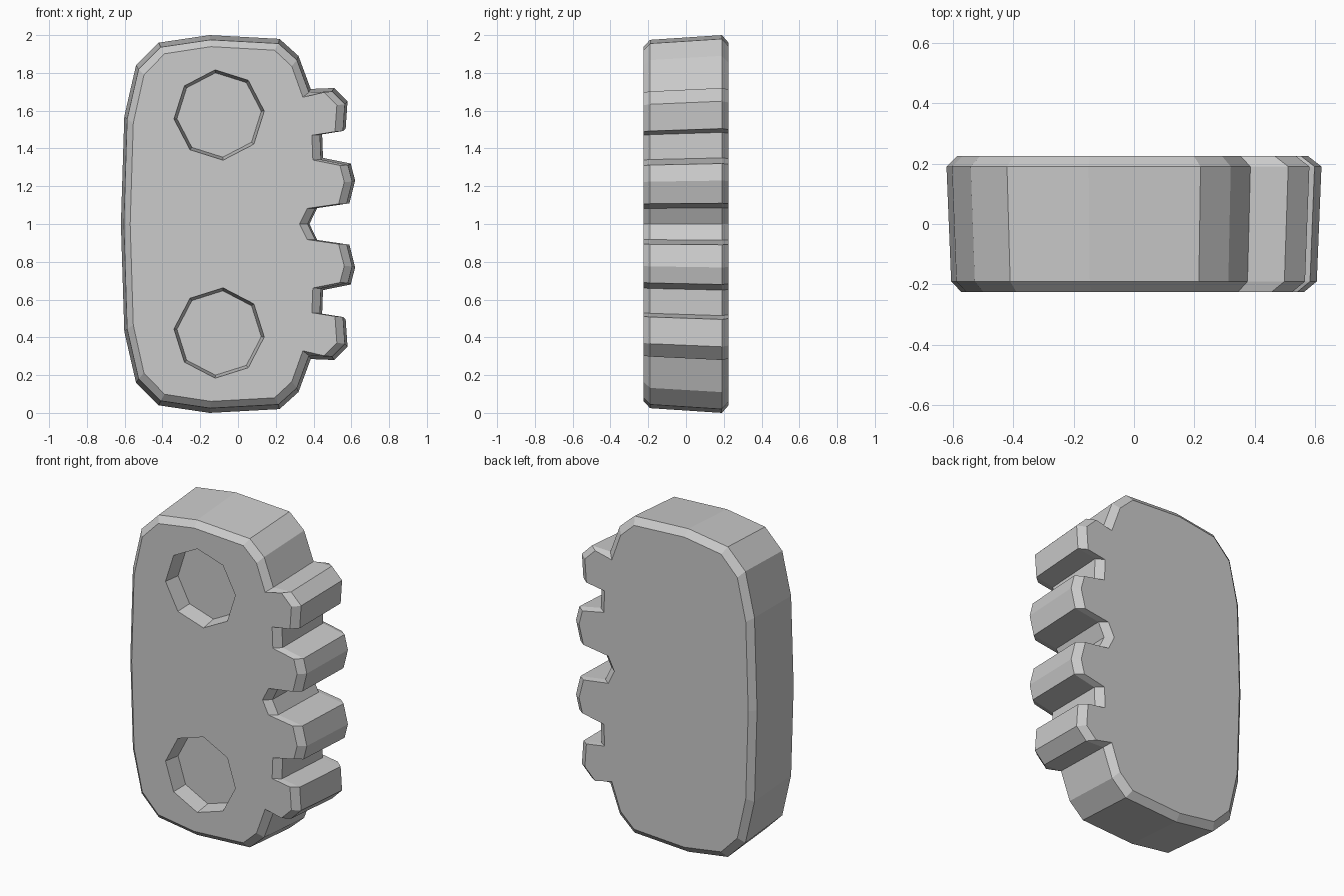
import bpy, bmesh, math

if "Cube" in bpy.data.objects:
    bpy.data.objects.remove(bpy.data.objects["Cube"])

# Upper half of the outline (x, z above mid height); the lower half is mirrored
BODY = [(-0.62, 0), (-0.602, 0.57), (-0.54, 0.84), (-0.42, 0.96), (-0.15, 1.0),
        (0.22, 0.98), (0.32, 0.89), (0.385, 0.715)]
TEETH = [(0.51, 0.72), (0.58, 0.65), (0.57, 0.505), (0.445, 0.485), (0.45, 0.35),
         (0.597, 0.32), (0.62, 0.23), (0.59, 0.11), (0.42, 0.085), (0.378, 0)]


def outline(scale, chamfer):
    """Closed outline; chamfer pulls the rim, tooth tips and gaps inward."""
    half = []
    for x, z in BODY:
        if chamfer:
            x, z = -0.1 + (x + 0.1) * 0.93, z * 0.96
        half.append((x * scale, z * scale))
    for x, z in TEETH:
        half.append(((x - (0.045 if chamfer else 0)) * scale, z * scale * (0.99 if chamfer else 1)))
    return half + [(x, -z) for x, z in reversed(half[1:-1])]


def loft(bm, rings):
    """Skin (y, points) rings and cap both ends."""
    loops = [[bm.verts.new((x, y, z)) for x, z in pts] for y, pts in rings]
    n = len(loops[0])
    for a, b in zip(loops, loops[1:]):
        for i in range(n):
            bm.faces.new((a[i], a[(i + 1) % n], b[(i + 1) % n], b[i]))
    bm.faces.new(loops[0][::-1])
    bm.faces.new(loops[-1])


def finish(bm, name):
    bmesh.ops.recalc_face_normals(bm, faces=bm.faces[:])
    me = bpy.data.meshes.new(name)
    bm.to_mesh(me)
    bm.free()
    ob = bpy.data.objects.new(name, me)
    bpy.context.collection.objects.link(ob)
    return ob


# Toothed plate, slightly narrower at the front, chamfered on both faces
bm = bmesh.new()
loft(bm, [(-0.225, outline(0.978, True)), (-0.19, outline(0.975, False)),
          (0.19, outline(1, False)), (0.225, outline(1, True))])
plate = finish(bm, "toothed_plate")
plate.location.z = 1.0

# Two tapered eight-sided recesses in the front face
bm = bmesh.new()
for side in (1, -1):
    def ring(r):
        return [(-0.1 + r * math.cos(math.radians(95 + 45 * i)),
                 side * (0.577 + r * math.sin(math.radians(95 + 45 * i)))) for i in range(8)]
    loft(bm, [(-0.325, ring(0.256)), (-0.125, ring(0.224))])
cutter = finish(bm, "recess_cutter")
cutter.location.z = 1.0
cutter.hide_render = True

mod = plate.modifiers.new("recesses", 'BOOLEAN')
mod.operation = 'DIFFERENCE'
mod.solver = 'EXACT'
mod.object = cutter
bpy.context.view_layer.objects.active = plate
plate.select_set(True)
bpy.ops.object.modifier_apply(modifier=mod.name)
bpy.data.objects.remove(cutter)
